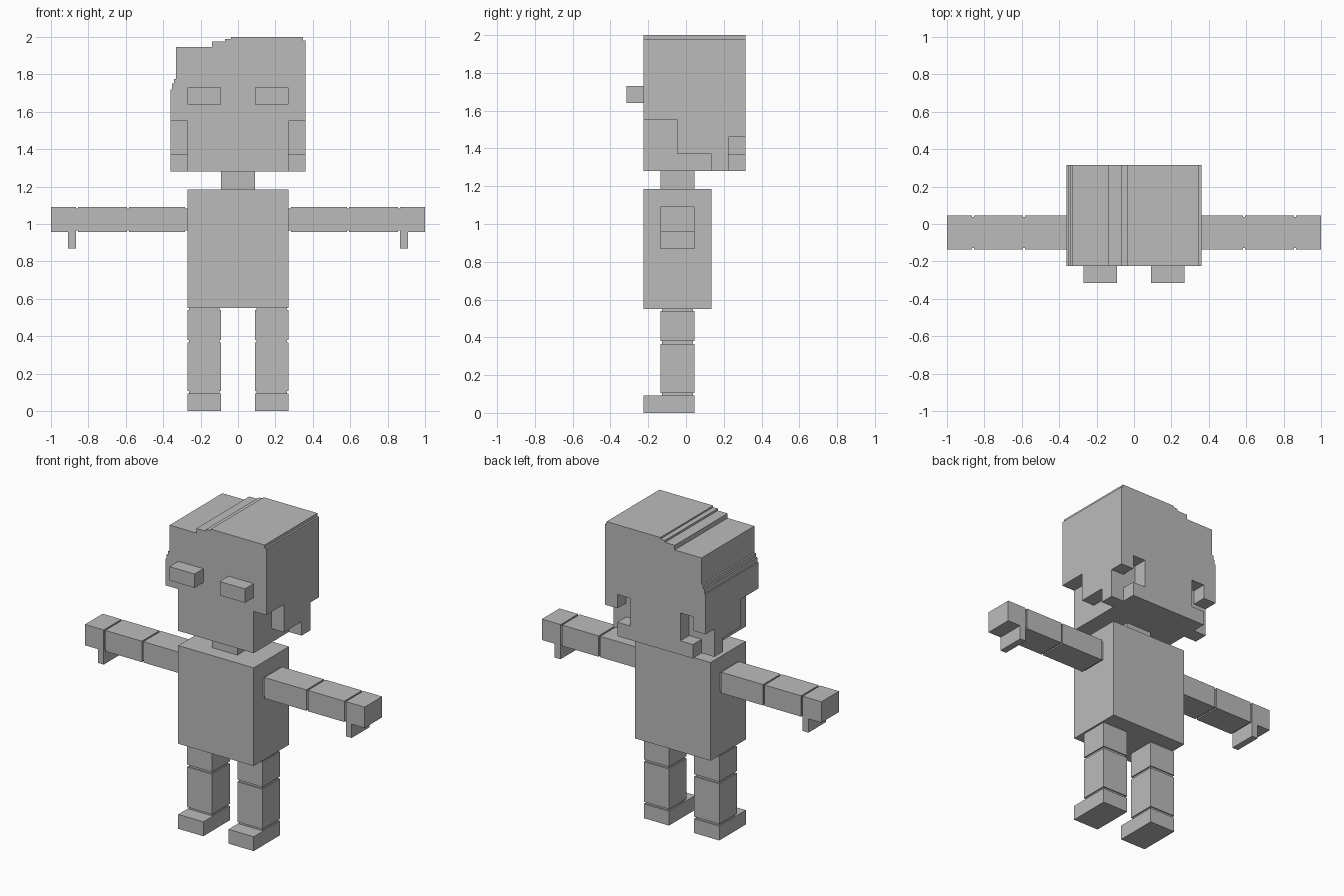
import bpy, bmesh
from mathutils import Vector

if "Cube" in bpy.data.objects:
    bpy.data.objects.remove(bpy.data.objects["Cube"])

grey = bpy.data.materials.new("plain_grey")
grey.diffuse_color = (0.5, 0.5, 0.5, 1)
grey.use_nodes = True
grey.node_tree.nodes["Principled BSDF"].inputs["Base Color"].default_value = grey.diffuse_color


def prism(name, pts, axis, lo, hi):
    """Extrude a 2D profile along an axis: 'y' takes (x, z) points, 'x' takes (y, z)."""
    bm = bmesh.new()
    place = (lambda a, b, d: (a, d, b)) if axis == 'y' else (lambda a, b, d: (d, a, b))
    face = bm.faces.new([bm.verts.new(place(a, b, lo)) for a, b in pts])
    out = bmesh.ops.extrude_face_region(bm, geom=[face])
    verts = [g for g in out['geom'] if isinstance(g, bmesh.types.BMVert)]
    step = Vector((0, hi - lo, 0)) if axis == 'y' else Vector((hi - lo, 0, 0))
    bmesh.ops.translate(bm, verts=verts, vec=step)
    bmesh.ops.recalc_face_normals(bm, faces=bm.faces)
    mesh = bpy.data.meshes.new(name)
    bm.to_mesh(mesh)
    bm.free()
    mesh.materials.append(grey)
    obj = bpy.data.objects.new(name, mesh)
    bpy.context.collection.objects.link(obj)
    return obj


def box(name, x, y, z):
    return prism(name, [(x[0], z[0]), (x[1], z[0]), (x[1], z[1]), (x[0], z[1])], 'y', *y)


def pair(name, x, y, z):
    """Box on the right side and its mirror on the left."""
    box(name + "_right", x, y, z)
    box(name + "_left", (-x[1], -x[0]), y, z)


FRONT, BACK = -0.225, 0.315
LIMB = (-0.135, 0.045)
JOINT = (-0.128, 0.038)

# Head: stepped hair crown, face block, back panel and side locks
prism("hair_crown", [
    (-0.36, 1.55), (0.36, 1.55), (0.36, 1.98), (0.348, 1.98), (0.348, 2.0),
    (-0.037, 2.0), (-0.037, 1.99), (-0.07, 1.99), (-0.07, 1.977), (-0.14, 1.977),
    (-0.14, 1.947), (-0.332, 1.947), (-0.332, 1.775), (-0.343, 1.775),
    (-0.343, 1.75), (-0.353, 1.75), (-0.353, 1.72), (-0.36, 1.72)], 'y', FRONT, BACK)
box("face_block", (-0.27, 0.27), (FRONT, 0.225), (1.28, 1.55))
prism("hair_back", [
    (-0.27, 1.28), (0.27, 1.28), (0.27, 1.37), (0.18, 1.37),
    (0.18, 1.55), (-0.18, 1.55), (-0.18, 1.37), (-0.27, 1.37)], 'y', 0.225, BACK)
lock = [(-0.045, 1.55), (-0.045, 1.37), (0.135, 1.37), (0.135, 1.28),
        (0.225, 1.28), (0.225, 1.46), (BACK, 1.46), (BACK, 1.55)]
prism("hair_lock_right", lock, 'x', 0.27, 0.36)
prism("hair_lock_left", lock, 'x', -0.36, -0.27)
pair("eye", (0.09, 0.27), (-0.315, FRONT), (1.64, 1.73))

# Neck and torso
box("neck", (-0.09, 0.09), LIMB, (1.185, 1.28))
box("torso", (-0.27, 0.27), (FRONT, 0.135), (0.55, 1.185))

# Arms: blocks with narrow inset joints between them
ARM_Z, ARM_JOINT_Z = (0.957, 1.092), (0.965, 1.084)
for name, x in (("upper_arm", (0.283, 0.583)), ("forearm", (0.594, 0.855)), ("hand", (0.866, 1.0))):
    pair(name, x, LIMB, ARM_Z)
for name, x in (("shoulder", (0.27, 0.283)), ("elbow", (0.583, 0.594)), ("wrist", (0.855, 0.866))):
    pair(name, x, JOINT, ARM_JOINT_Z)
pair("thumb", (0.866, 0.908), LIMB, (0.868, 0.957))

# Legs: blocks with narrow inset joints between them
LEG_X, LEG_JOINT_X = (0.09, 0.27), (0.098, 0.262)
for name, z in (("thigh", (0.38, 0.54)), ("shin", (0.106, 0.366))):
    pair(name, LEG_X, LIMB, z)
for name, z in (("hip", (0.54, 0.55)), ("knee", (0.366, 0.38)), ("ankle", (0.093, 0.106))):
    pair(name, LEG_JOINT_X, JOINT, z)
pair("foot", LEG_X, (FRONT, 0.045), (0.0, 0.093))
